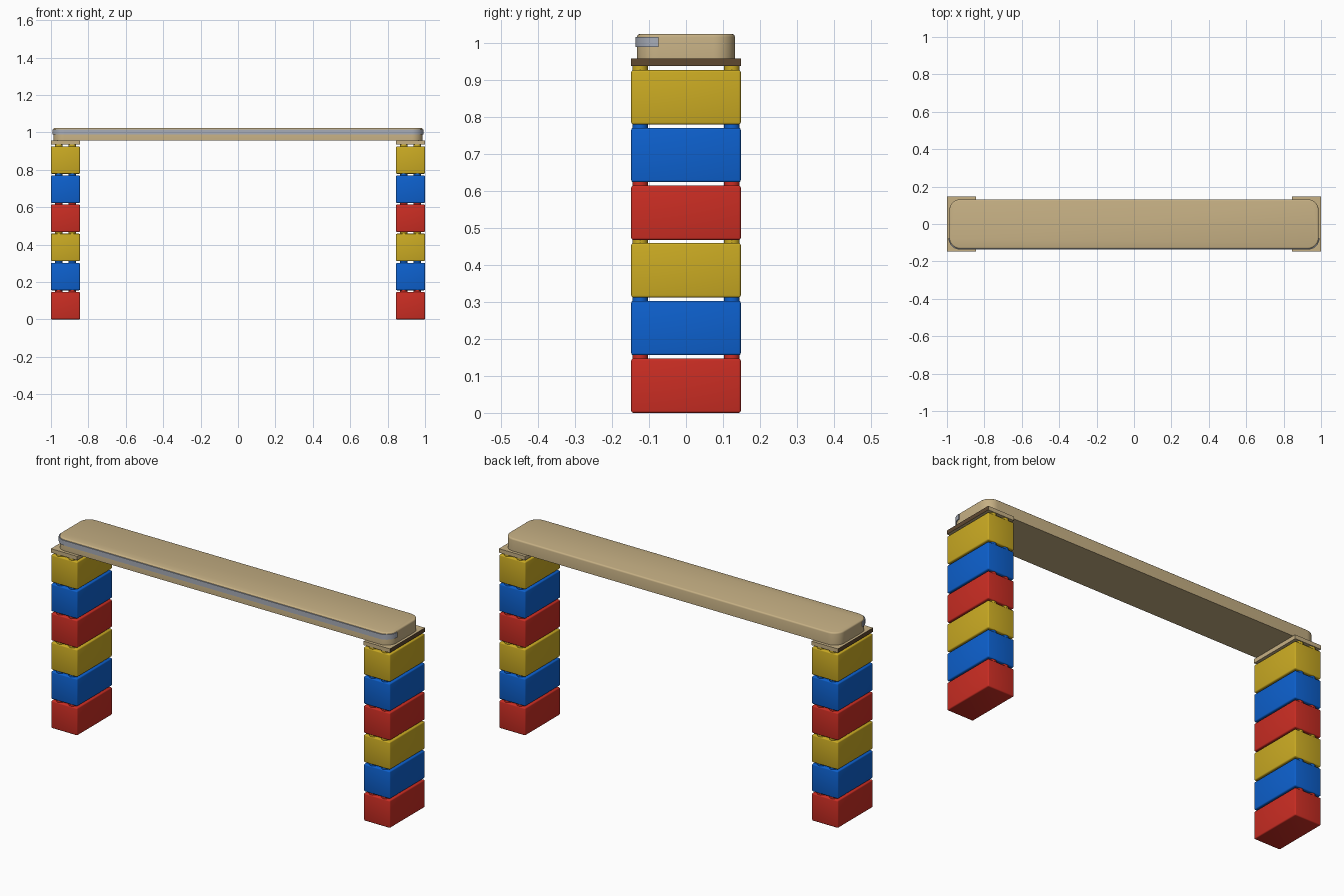
import bpy, bmesh, math

if "Cube" in bpy.data.objects:
    bpy.data.objects.remove(bpy.data.objects["Cube"])

def material(name, r, g, b):
    lin = [((c / 255 + 0.055) / 1.055) ** 2.4 for c in (r, g, b)]
    m = bpy.data.materials.new(name)
    m.diffuse_color = (*lin, 1)
    m.use_nodes = True
    m.node_tree.nodes["Principled BSDF"].inputs["Base Color"].default_value = m.diffuse_color
    return m

RED = material("red", 203, 45, 35)
BLUE = material("blue", 13, 97, 207)
YELLOW = material("yellow", 203, 171, 35)
TAN = material("tan", 198, 176, 132)
BROWN = material("dark brown", 94, 72, 48)
GREY = material("grey", 168, 173, 184)

def finish(name, bm, *mats):
    bmesh.ops.recalc_face_normals(bm, faces=bm.faces)
    me = bpy.data.meshes.new(name)
    bm.to_mesh(me)
    bm.free()
    for m in mats:
        me.materials.append(m)
    ob = bpy.data.objects.new(name, me)
    bpy.context.collection.objects.link(ob)
    return ob

def smooth(ob):
    bpy.ops.object.select_all(action='DESELECT')
    bpy.context.view_layer.objects.active = ob
    ob.select_set(True)
    bpy.ops.object.shade_smooth_by_angle(angle=math.radians(40))

def box(bm, x0, x1, y0, y1, z0, z1):
    verts = bmesh.ops.create_cube(bm, size=1)["verts"]
    for v in verts:
        v.co.x = x0 if v.co.x < 0 else x1
        v.co.y = y0 if v.co.y < 0 else y1
        v.co.z = z0 if v.co.z < 0 else z1

def corner(cx, cy, r, start, n=10):
    """Quarter circle, counter-clockwise from the start angle."""
    return [(cx + r * math.cos(math.radians(start + 90 * i / n)),
             cy + r * math.sin(math.radians(start + 90 * i / n))) for i in range(n + 1)]

# Legs: six stacked toy bricks with studs, capped by a thin plate
HALF_X, HALF_Y, PITCH, BRICK_H = 0.0775, 0.148, 0.1557, 0.147
for side, label in ((-1, "left"), (1, "right")):
    cx = side * (1 - HALF_X)
    for i in range(6):
        z = i * PITCH
        bm = bmesh.new()
        box(bm, cx - HALF_X, cx + HALF_X, -HALF_Y, HALF_Y, z, z + BRICK_H)
        bmesh.ops.bevel(bm, geom=bm.edges[:], offset=0.006, segments=3,
                        profile=0.5, affect='EDGES')
        for sx in (-1, 1):
            for sy in (-1, 1):
                ret = bmesh.ops.create_cone(bm, cap_ends=True, segments=20, radius1=0.021,
                                            radius2=0.021, depth=0.014)
                bmesh.ops.translate(bm, verts=ret["verts"],
                                    vec=(cx + sx * 0.036, sy * 0.124, z + 0.151))
        smooth(finish(f"{label}_brick_{i + 1}", bm, (RED, BLUE, YELLOW)[i % 3]))

    # Cap plate with a dark outer end
    bm = bmesh.new()
    box(bm, cx - HALF_X, cx + HALF_X, -HALF_Y, HALF_Y, 0.936, 0.957)
    bm.normal_update()
    for f in bm.faces:
        f.material_index = 1 if f.normal.x * side > 0.9 else 0
    finish(f"{label}_cap_plate", bm, TAN, BROWN)

# Beam: rounded-corner slab with softened top edge
BX, BY, R = 0.987, 0.132, 0.058
outline = []
for sx, sy, a in ((1, 1, 0), (-1, 1, 90), (-1, -1, 180), (1, -1, 270)):
    outline += corner(sx * (BX - R), sy * (BY - R), R, a)
bm = bmesh.new()
base = bm.faces.new([bm.verts.new((x, y, 0.957)) for x, y in outline])
ext = bmesh.ops.extrude_face_region(bm, geom=[base])["geom"]
bmesh.ops.translate(bm, verts=[g for g in ext if isinstance(g, bmesh.types.BMVert)],
                    vec=(0, 0, 0.066))
rim = [e for e in bm.edges if all(v.co.z > 1.0 for v in e.verts)]
bmesh.ops.bevel(bm, geom=rim, offset=0.008, segments=3, profile=0.5, affect='EDGES')
smooth(finish("beam", bm, TAN))

# Grey trim: front band wrapping both front corners
def band(r):
    cy = -(BY - R)
    return corner(-(BX - R), cy, r, 180) + corner(BX - R, cy, r, 270)

bm = bmesh.new()
rings = []
for (xo, yo), (xi, yi) in zip(band(R + 0.005), band(R - 0.01)):
    rings.append([bm.verts.new(p) for p in ((xo, yo, 0.988), (xo, yo, 1.015),
                                            (xi, yi, 1.015), (xi, yi, 0.988))])
for a, b in zip(rings, rings[1:]):
    for k in range(4):
        bm.faces.new((a[k], a[(k + 1) % 4], b[(k + 1) % 4], b[k]))
bm.faces.new(rings[0])
bm.faces.new(rings[-1])
smooth(finish("front_trim", bm, GREY))
